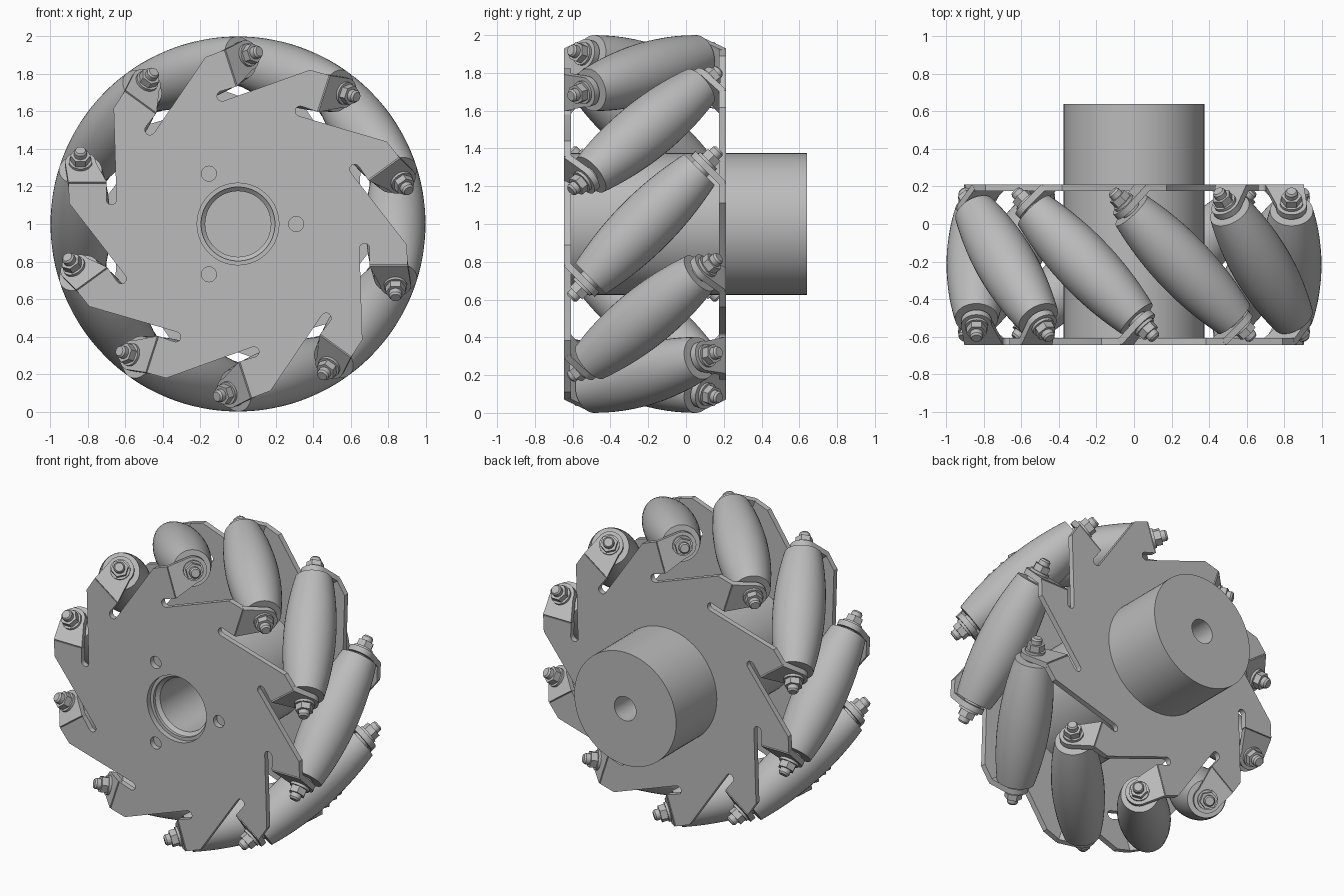
import bpy, bmesh
from math import pi, sin, cos, sqrt, radians
from mathutils import Matrix

cube = bpy.data.objects.get("Cube")
if cube:
    bpy.data.objects.remove(cube, do_unlink=True)

grey = bpy.data.materials.new("machined grey")
grey.use_nodes = True
grey.diffuse_color = (0.5, 0.5, 0.5, 1)
grey.node_tree.nodes["Principled BSDF"].inputs["Base Color"].default_value = (0.5, 0.5, 0.5, 1)

COUNT = 10          # rollers
MID_Y = -0.217      # middle plane of the wheel
PITCH = 0.84        # roller axis distance from the wheel axis
PLATE_Y = 0.41      # plate distance from the middle plane
BEND = 0.217        # tangential place of the tab bend
THICK = 0.036


def rot(angle, axis):
    return Matrix.Rotation(angle, 4, axis)


def move(x, y, z):
    return Matrix.Translation((x, y, z))


WHEEL = move(0, MID_Y, 1)


def finish(mesh, bm):
    bmesh.ops.remove_doubles(bm, verts=bm.verts, dist=0.0001)
    bmesh.ops.recalc_face_normals(bm, faces=bm.faces)
    bm.to_mesh(mesh)
    bm.free()
    mesh.materials.clear()
    mesh.materials.append(grey)
    mesh.shade_smooth()
    mesh.set_sharp_from_angle(angle=radians(30))
    return mesh


def lathe(name, profile, steps=40):
    """Spin an (radius, height) profile around z."""
    bm = bmesh.new()
    verts = [bm.verts.new((r, 0, h)) for r, h in profile]
    edges = [bm.edges.new(pair) for pair in zip(verts, verts[1:])]
    bmesh.ops.spin(bm, geom=verts + edges, cent=(0, 0, 0), axis=(0, 0, 1),
                   angle=2 * pi, steps=steps, use_duplicate=False)
    return finish(bpy.data.meshes.new(name), bm)


def sheet(name, outlines):
    """Flat sheet from closed outlines, inner ones become holes."""
    curve = bpy.data.curves.new(name + " outline", "CURVE")
    curve.dimensions = "2D"
    curve.fill_mode = "BOTH"
    curve.extrude = THICK / 2
    for points in outlines:
        spline = curve.splines.new("POLY")
        spline.points.add(len(points) - 1)
        for p, (x, y) in zip(spline.points, points):
            p.co = (x, y, 0, 1)
        spline.use_cyclic_u = True
    helper = bpy.data.objects.new(name + " outline", curve)
    bpy.context.collection.objects.link(helper)
    graph = bpy.context.evaluated_depsgraph_get()
    mesh = bpy.data.meshes.new_from_object(helper.evaluated_get(graph))
    bpy.data.objects.remove(helper, do_unlink=True)
    bpy.data.curves.remove(curve)
    bm = bmesh.new()
    bm.from_mesh(mesh)
    return finish(mesh, bm)


def place(name, mesh, matrix):
    obj = bpy.data.objects.new(name, mesh)
    bpy.context.collection.objects.link(obj)
    obj.matrix_world = matrix


def arc(cx, cy, r, start, end, steps):
    angles = [radians(start + (end - start) * i / steps) for i in range(steps + 1)]
    return [(cx + r * cos(a), cy + r * sin(a)) for a in angles]


# Side plate outline: one tooth and its slot, repeated around the wheel
tooth = [(0.90, -0.11), (0.905, -BEND), (0.70, -BEND)] + arc(0.675, -0.13, 0.027, 0, 180, 8)
outline = []
for k in range(COUNT):
    c, s = cos(2 * pi * k / COUNT), sin(2 * pi * k / COUNT)
    outline += [(x * c + y * s, y * c - x * s) for x, y in tooth]
bolt_holes = [arc(0.31 * cos(a), 0.31 * sin(a), 0.04, 0, 345, 23)
              for a in (0, 2 * pi / 3, 4 * pi / 3)]
bore_hole = arc(0, 0, 0.218, 0, 354, 59)
front_plate = sheet("front plate", [outline, bore_hole] + bolt_holes)
back_plate = sheet("back plate", [outline])
flat = move(0, -PLATE_Y, 0) @ rot(pi / 2, "X")
FLIP = rot(pi, "X")
place("front_plate", front_plate, WHEEL @ flat)
place("back_plate", back_plate, WHEEL @ FLIP @ flat)

# Hub with counterbore at the front and a small through bore
hub = lathe("hub", [(0.375, -0.609), (0.375, 0.64), (0.08, 0.64), (0.08, 0.2),
                    (0.175, 0.2), (0.175, -0.57), (0.197, -0.59), (0.197, -0.609),
                    (0.375, -0.609)], 64)
place("hub", hub, move(0, 0, 1) @ rot(-pi / 2, "X"))

# Barrel roller whose outside lies on the wheel's rolling circle
barrel = []
for i in range(-10, 11):
    s = 0.382 * i / 10
    u = s / sqrt(2)
    reach = sqrt(PITCH ** 2 + u ** 2)
    slope = u / reach / sqrt(2)
    barrel.append(((1 - reach) * sqrt(1 - slope ** 2), s + (1 - reach) * slope))
tip = barrel[-1][1]
roller = lathe("roller", [(0, -tip)] + barrel + [(0, tip)])

# Axle end: spacer, washer and stud, with a hexagonal nut
stud = lathe("stud", [(0, 0.39), (0.055, 0.39), (0.055, 0.445), (0.062, 0.445),
                      (0.062, 0.477), (0.034, 0.477), (0.034, 0.545),
                      (0.026, 0.556), (0, 0.556)], 24)
nut = lathe("nut", [(0, 0.475), (0.054, 0.475), (0.054, 0.518), (0, 0.518)], 6)

# Bent tab that carries the axle end
tab = sheet("tab", [[(0.70, -0.008)] + arc(PITCH, 0.139, 0.082, 180, 0, 16)
                    + [(0.905, -0.008)]])

for k in range(COUNT):
    spoke = WHEEL @ rot(2 * pi * k / COUNT, "Y")
    axle = move(PITCH, 0, 0) @ rot(0.75 * pi, "X")
    place(f"roller_{k}", roller, spoke @ axle)
    for side, turn in (("front", Matrix.Identity(4)), ("back", FLIP)):
        base = spoke @ turn
        place(f"{side}_stud_{k}", stud, base @ axle)
        place(f"{side}_nut_{k}", nut, base @ axle)
        place(f"{side}_tab_{k}", tab,
              base @ move(0, -PLATE_Y, -BEND) @ rot(-pi / 4, "X"))
